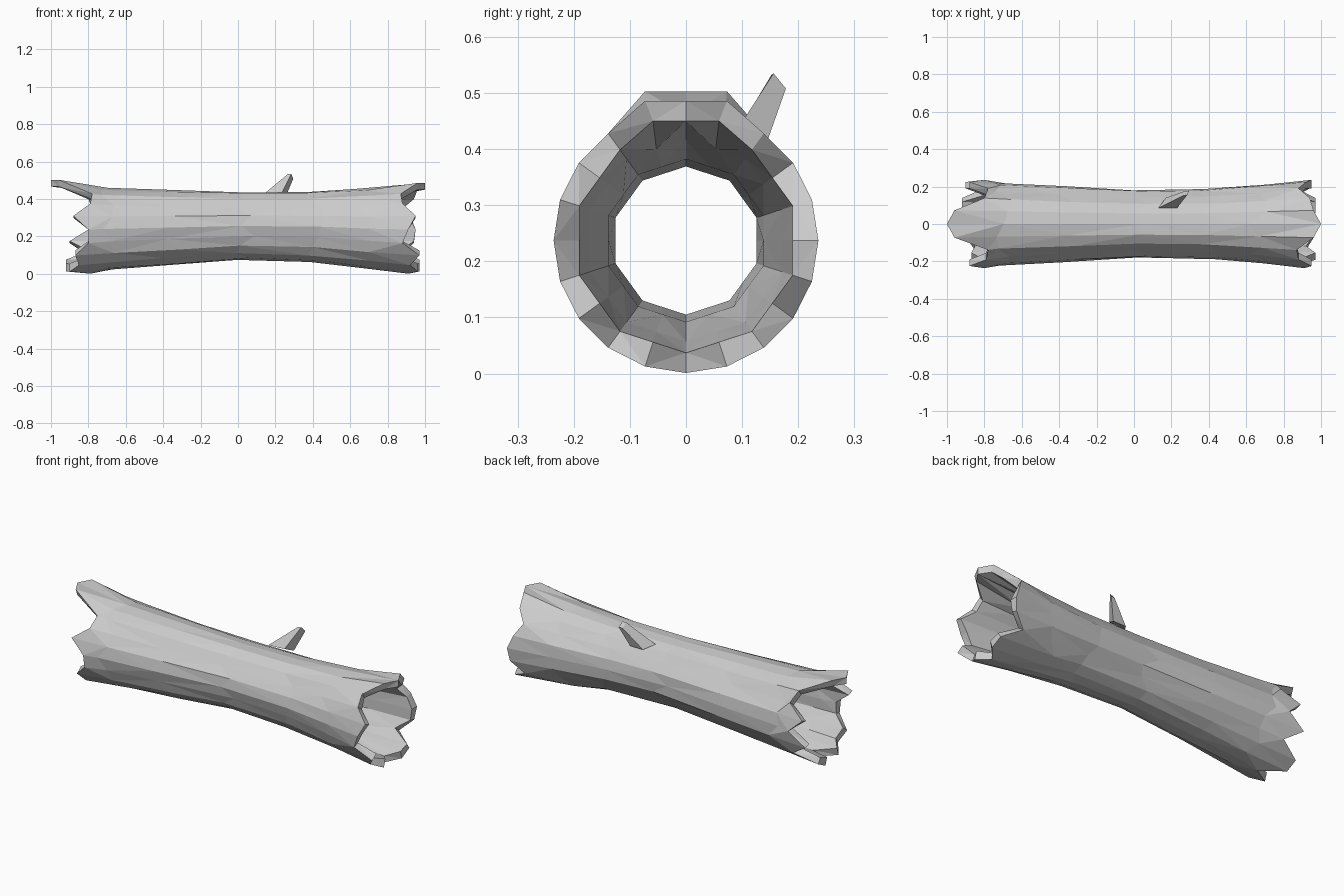
import bpy, bmesh, random
from math import sin, cos, pi
from mathutils import Vector

if "Cube" in bpy.data.objects:
    bpy.data.objects.remove(bpy.data.objects["Cube"])

random.seed(4)
N = 20  # sides; index 0 faces +y, 5 is the top, 15 the bottom

# Length of each splinter at the two broken ends
LEFT = [.80, .88, .78, .80, .96, 1.0, .96, .78, .79, .88,
        .80, .80, .87, .85, .90, .79, .92, .92, .80, .90]
RIGHT = [.95, .92, .88, .94, .96, 1.0, .96, .87, .88, .95,
         .91, .88, .97, .92, .96, .91, .97, .97, .87, .94]

# Stations along the log: x (None = ragged end), outer radius, centre z, inner radius
STATIONS = [('L', .236, .237, .200), (-.70, .222, .240, .190), (-.36, .203, .247, .160),
            (.04, .182, .256, .132), (.40, .188, .252, .145), (.66, .214, .242, .180),
            ('R', .236, .237, .200)]
GROOVES = {2, 8, 11, 18}


def new_object(name, bm):
    bmesh.ops.recalc_face_normals(bm, faces=bm.faces)
    mesh = bpy.data.meshes.new(name)
    bm.to_mesh(mesh)
    bm.free()
    ob = bpy.data.objects.new(name, mesh)
    bpy.context.collection.objects.link(ob)
    return ob


def bridge(bm, a, b):
    n = len(a)
    for i in range(n):
        bm.faces.new((a[i], a[(i + 1) % n], b[(i + 1) % n], b[i]))


# Hollow trunk: outer bark rings and inner ten-sided bore rings
bm = bmesh.new()
outer, inner = [], []
for x0, ro, zc, ri in STATIONS:
    ring_o, ring_i = [], []
    end = isinstance(x0, str)
    for i in range(N):
        a = 2 * pi * i / N
        if end:
            x = -LEFT[i] if x0 == 'L' else RIGHT[i]
            r = ro
        else:
            x = x0 + random.uniform(-.05, .05)
            r = ro + random.uniform(-.004, .003)
            if i in GROOVES:
                r -= .009
        bore = ri * (1 if i % 2 else cos(pi / 10))
        po = Vector((x, r * cos(a), zc + r * sin(a)))
        zi = zc if end else .237
        pi_ = Vector((x, bore * cos(a), zi + bore * sin(a)))
        # Flared flat-topped splinter above each opening
        if end and i in (4, 5, 6):
            po.z = .503 if x0 == 'L' else .486
            pi_.z = po.z - .036
        ring_o.append(bm.verts.new(po))
        ring_i.append(bm.verts.new(pi_))
    outer.append(ring_o)
    inner.append(ring_i)
for rings in (outer, inner):
    for a, b in zip(rings, rings[1:]):
        bridge(bm, a, b)
for k in (0, -1):
    bridge(bm, outer[k], inner[k])
bmesh.ops.triangulate(bm, faces=bm.faces)
new_object("hollow_log", bm)

# Broken branch stub on the upper back
bm = bmesh.new()
base = [(.13, .085, .42), (.23, .085, .425), (.25, .14, .40), (.17, .14, .40)]
tip = [(.265, .152, .532), (.285, .156, .535), (.295, .178, .508), (.272, .176, .508)]
vb = [bm.verts.new(p) for p in base]
vt = [bm.verts.new(p) for p in tip]
bridge(bm, vb, vt)
bm.faces.new(vb)
bm.faces.new(vt)
new_object("branch_stub", bm)
